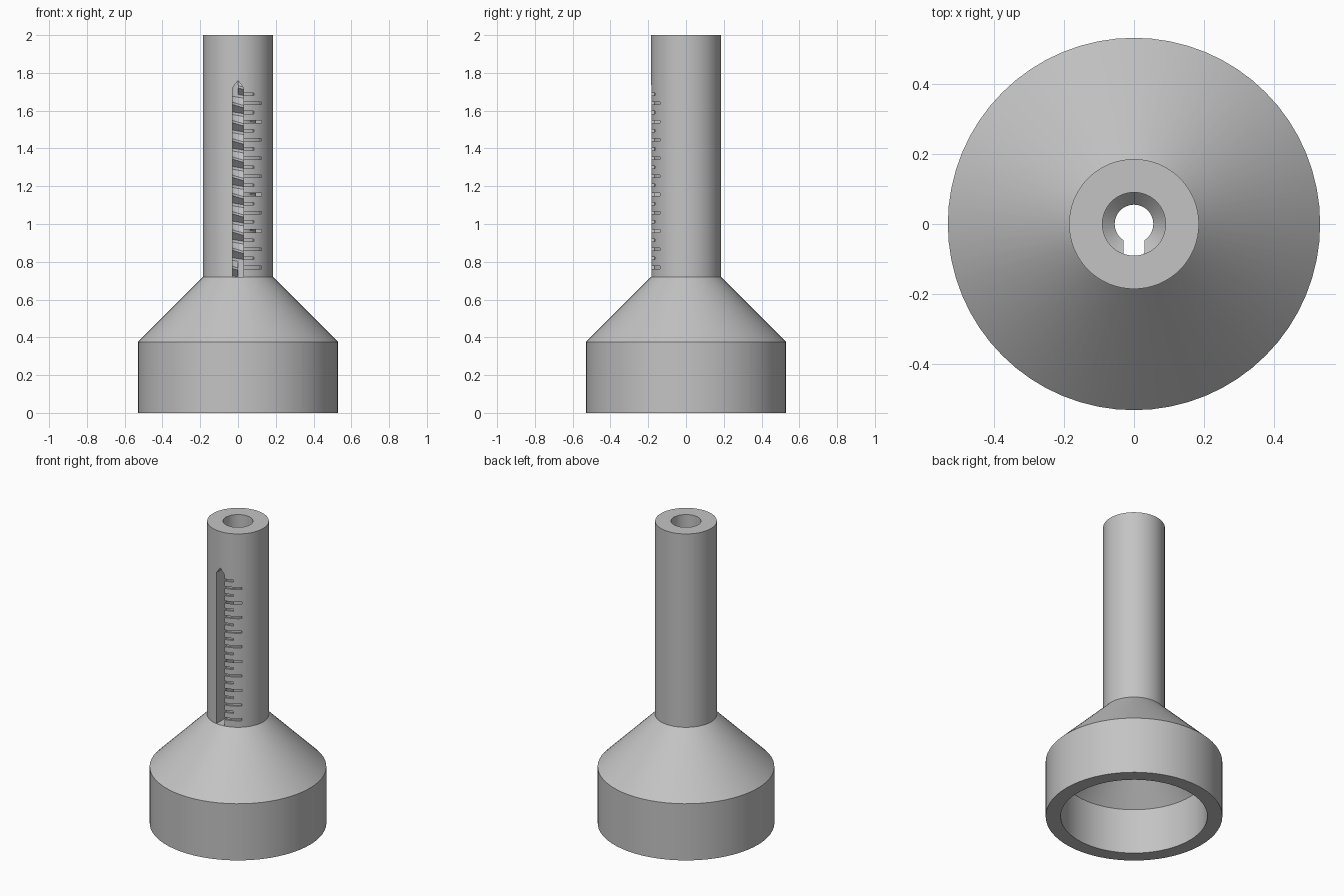
import bpy, bmesh, math
from math import sin, cos, pi, radians

cube = bpy.data.objects.get("Cube")
if cube:
    bpy.data.objects.remove(cube, do_unlink=True)

GREY = (0.55, 0.55, 0.55, 1)
mat = bpy.data.materials.new("plain grey")
mat.use_nodes = True
mat.diffuse_color = GREY
mat.node_tree.nodes["Principled BSDF"].inputs["Base Color"].default_value = GREY

TUBE_R, BORE_R, CREST_R = 0.185, 0.09, 0.055
PITCH, TURNS, FIRST_Z = 0.0965, 10, 0.7615


def make_object(name, rings, closed):
    """Skin a run of equal rings, either looped round or capped at both ends."""
    bm = bmesh.new()
    loops = [[bm.verts.new(p) for p in ring] for ring in rings]
    count = len(loops[0])
    pairs = list(zip(loops, loops[1:]))
    if closed:
        pairs.append((loops[-1], loops[0]))
    else:
        bm.faces.new(loops[0])
        bm.faces.new(loops[-1])
    for a, b in pairs:
        for i in range(count):
            j = (i + 1) % count
            bm.faces.new((a[i], a[j], b[j], b[i]))
    bmesh.ops.recalc_face_normals(bm, faces=bm.faces)
    mesh = bpy.data.meshes.new(name)
    bm.to_mesh(mesh)
    bm.free()
    mesh.materials.append(mat)
    obj = bpy.data.objects.new(name, mesh)
    bpy.context.collection.objects.link(obj)
    return obj


def sweep(profile, angles, rise=0.0):
    """Rings of an (r, z) profile turned round z, climbing by rise per turn."""
    start = angles[0]
    return [[(r * cos(a), r * sin(a), z + rise * (a - start) / (2 * pi))
             for r, z in profile] for a in angles]


def steps(a, b, n):
    return [a + (b - a) * i / n for i in range(n + 1)]


def cut(obj, cutter):
    mod = obj.modifiers.new("cut", 'BOOLEAN')
    mod.operation = 'DIFFERENCE'
    mod.solver = 'EXACT'
    mod.object = cutter
    bpy.context.view_layer.objects.active = obj
    bpy.ops.object.modifier_apply(modifier=mod.name)


# Hollow body: cup, cone and tube
body_profile = [(0.53, 0), (0.53, 0.375), (TUBE_R, 0.72), (TUBE_R, 2),
                (BORE_R, 2), (BORE_R, 0.65), (0.44, 0.3), (0.44, 0)]
body = make_object("body", sweep(body_profile, steps(0, 2 * pi, 64)[:-1]), True)

# Helical thread inside the bore, sunk slightly into the wall
thread_profile = [(BORE_R + 0.006, -0.047), (CREST_R, -0.006),
                  (CREST_R, 0.006), (BORE_R + 0.006, 0.047)]
thread_profile = [(r, z + FIRST_Z) for r, z in thread_profile]
turn_angles = steps(pi / 2, pi / 2 + TURNS * 2 * pi, TURNS * 48)
thread = make_object("inner_thread", sweep(thread_profile, turn_angles, PITCH), False)

# Pointed viewing slot in the front
slot_outline = [(-0.03, 0.72), (0.03, 0.72), (0.03, 1.72), (0, 1.76), (-0.03, 1.72)]
slot = make_object("slot_cutter",
                   [[(x, y, z) for x, z in slot_outline] for y in (-0.3, 0)], False)
thread_slot_outline = [(x, z if z > 1 else 0.6) for x, z in slot_outline]
thread_slot = make_object("thread_slot_cutter",
                          [[(x, y, z) for x, z in thread_slot_outline]
                           for y in (-0.3, 0)], False)
cut(body, slot)
cut(thread, thread_slot)

# Scale marks: long and short grooves alternating up the tube
cutters = [slot, thread_slot]
for i in range(20):
    z = 0.77 + i * PITCH / 2
    reach = 27 if i % 2 else 42
    groove = [(TUBE_R - 0.012, z - 0.007), (TUBE_R + 0.03, z - 0.007),
              (TUBE_R + 0.03, z + 0.007), (TUBE_R - 0.012, z + 0.007)]
    arc = steps(radians(-90 + 6), radians(-90 + reach), 8)
    mark = make_object("mark_cutter", sweep(groove, arc), False)
    cut(body, mark)
    cutters.append(mark)

for c in cutters:
    bpy.data.objects.remove(c, do_unlink=True)

# Smooth the round walls, keep the edges crisp
for obj in (body, thread):
    bpy.ops.object.select_all(action='DESELECT')
    obj.select_set(True)
    bpy.context.view_layer.objects.active = obj
    bpy.ops.object.shade_smooth_by_angle(angle=radians(25))
